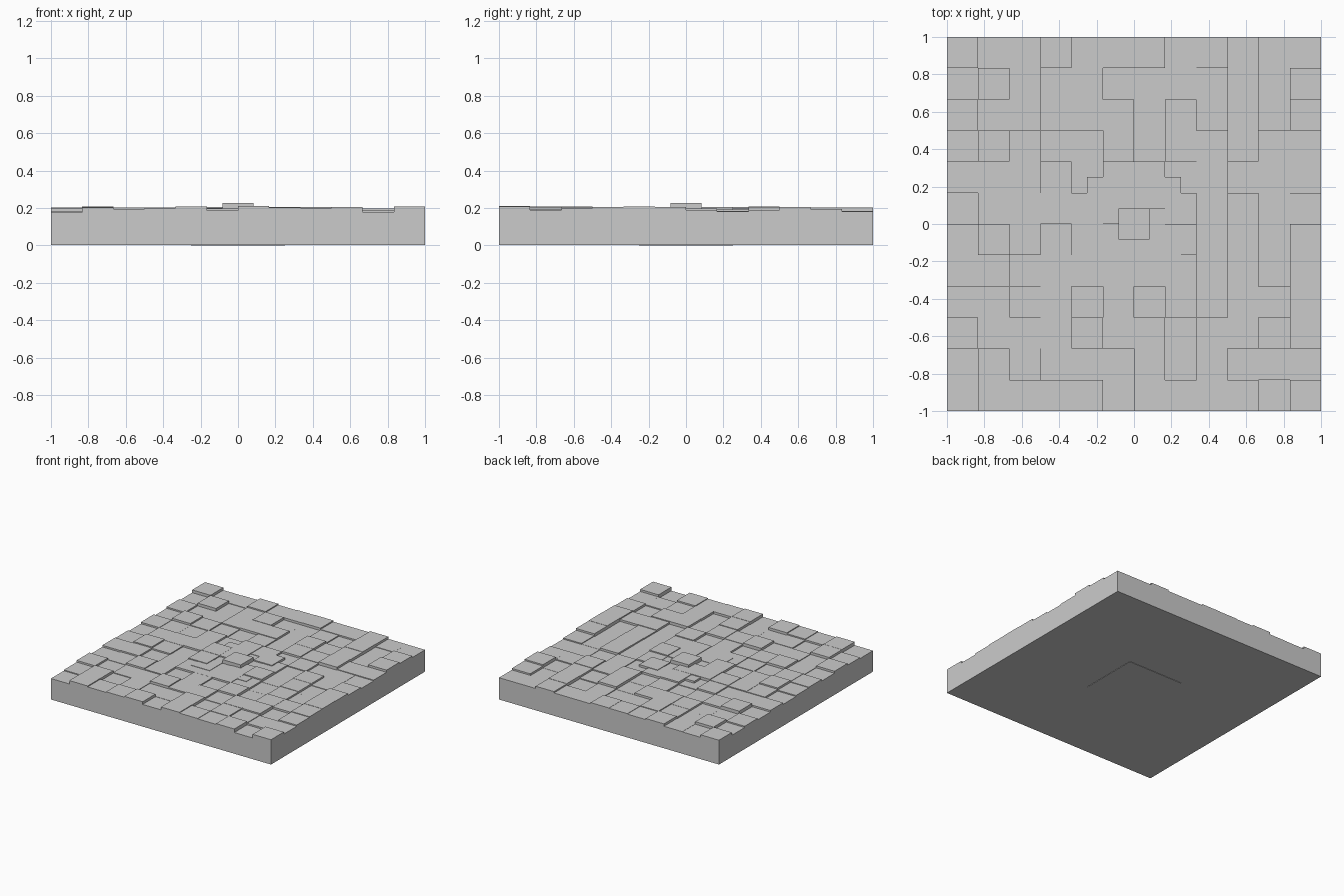
import bpy, bmesh, random

if "Cube" in bpy.data.objects:
    bpy.data.objects.remove(bpy.data.objects["Cube"])

random.seed(7)
CELL = 1 / 6
N = 12


def block(name, cx, cy, z0, z1, parent=None):
    """Square stone block between heights z0 and z1."""
    bm = bmesh.new()
    bmesh.ops.create_cube(bm, size=1)
    for v in bm.verts:
        v.co.x *= CELL
        v.co.y *= CELL
        v.co.z = z1 - z0 if v.co.z > 0 else 0
    mesh = bpy.data.meshes.new(name)
    bm.to_mesh(mesh)
    bm.free()
    ob = bpy.data.objects.new(name, mesh)
    ob.location = (cx, cy, z0)
    bpy.context.collection.objects.link(ob)
    return ob


# Uneven paving heights, with the visible edge rows set explicitly
height = {(i, j): random.uniform(0.178, 0.207) for i in range(N) for j in range(N)}
front = [.175, .203, .195, .2, .207, .185, .209, .203, .2, .206, .177, .207]
right = [.207, .19, .2, .205, .207, .205, .19, .181, .188, .206, .195, .182]
for k in range(N):
    height[k, 0] = front[k]
    height[N - 1, k] = right[k]
height[1, N - 1] = .182
height[0, N - 1] = .203

# Blocks around the middle, stepping above or below the central cluster
height.update({(4, 4): .196, (5, 4): .196, (6, 4): .2, (7, 4): .196,
               (4, 5): .204, (5, 5): .196, (6, 5): .2, (7, 5): .206,
               (4, 6): .206, (5, 6): .205, (6, 6): .194, (7, 6): .197,
               (4, 7): .184, (5, 7): .204, (6, 7): .2, (7, 7): .186})

# Paving blocks
for (i, j), h in height.items():
    block("paving_block", (i - 5.5) * CELL, (j - 5.5) * CELL, 0.003, h)

# Central cluster of nine blocks, offset by half a cell, raised in the middle
cluster = [[.199, .19, .199],
           [.195, .226, .195],
           [.2, .197, .204]]
for j, row in enumerate(cluster):
    for i, h in enumerate(row):
        name = "raised_centre_block" if i == j == 1 else "centre_block"
        block(name, (i - 1) * CELL, (j - 1) * CELL, 0, h)
